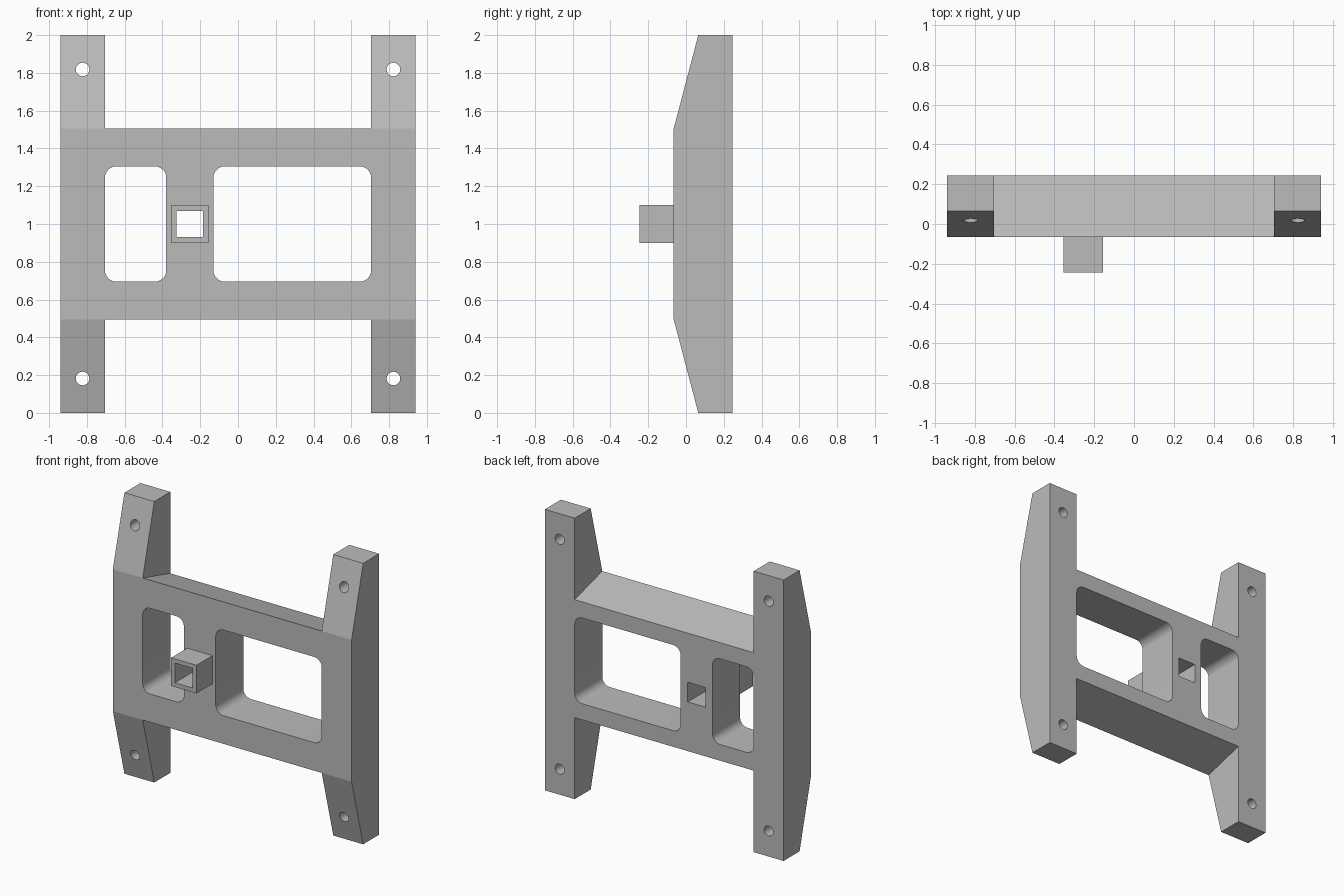
import bpy
import bmesh
import math
from mathutils import Matrix

cube = bpy.data.objects.get("Cube")
if cube:
    bpy.data.objects.remove(cube, do_unlink=True)

# Single plain grey
grey = bpy.data.materials.new("plain_grey")
grey.use_nodes = True
grey.diffuse_color = (0.5, 0.5, 0.5, 1)
grey.node_tree.nodes["Principled BSDF"].inputs["Base Color"].default_value = (0.5, 0.5, 0.5, 1)

FRONT, BACK = -0.065, 0.245
RAIL_IN, RAIL_OUT = 0.705, 0.94
MID = 1.0


def prism(name, outline, offset):
    """Extrude a closed 3D outline along an offset into a solid."""
    bm = bmesh.new()
    face = bm.faces.new([bm.verts.new(p) for p in outline])
    ret = bmesh.ops.extrude_face_region(bm, geom=[face])
    verts = [g for g in ret["geom"] if isinstance(g, bmesh.types.BMVert)]
    bmesh.ops.translate(bm, verts=verts, vec=offset)
    bmesh.ops.recalc_face_normals(bm, faces=bm.faces)
    mesh = bpy.data.meshes.new(name)
    bm.to_mesh(mesh)
    bm.free()
    mesh.materials.append(grey)
    ob = bpy.data.objects.new(name, mesh)
    bpy.context.collection.objects.link(ob)
    return ob


def side_prism(name, profile, x0, x1):
    return prism(name, [(x0, y, z) for y, z in profile], (x1 - x0, 0, 0))


def front_prism(name, outline, y0, y1):
    return prism(name, [(x, y0, z) for x, z in outline], (0, y1 - y0, 0))


def rounded_rect(x0, x1, half, radius, steps=8):
    """Outline with rounded corners, centred on the middle height."""
    corners = [(x1, 1, 1), (x0, -1, 1), (x0, -1, -1), (x1, 1, -1)]
    pts = []
    for i, (x, sx, sz) in enumerate(corners):
        for k in range(steps + 1):
            a = math.pi / 2 * (i + k / steps)
            pts.append((x - sx * radius + radius * math.cos(a),
                        MID + sz * (half - radius) + radius * math.sin(a)))
    return pts


def rect(x, half):
    return [(x - half, MID - half), (x + half, MID - half),
            (x + half, MID + half), (x - half, MID + half)]


def circle(x, z, r, n=32):
    return [(x + r * math.cos(math.tau * i / n), z + r * math.sin(math.tau * i / n))
            for i in range(n)]


def combine(target, other, operation):
    mod = target.modifiers.new("combine", "BOOLEAN")
    mod.object, mod.operation, mod.solver = other, operation, "EXACT"
    bpy.context.view_layer.objects.active = target
    bpy.ops.object.modifier_apply(modifier=mod.name)
    bpy.data.objects.remove(other, do_unlink=True)


# Cross panel with sloped upper and lower edges
frame = side_prism("mounting_frame",
                   [(FRONT, 0.495), (BACK, 0.58), (BACK, 1.42), (FRONT, 1.505)],
                   -0.82, 0.82)

# Side rails with tapered ends
rail = [(FRONT, 0.495), (0.065, 0), (BACK, 0), (BACK, 2), (0.065, 2), (FRONT, 1.505)]
for side in (-1, 1):
    combine(frame, side_prism("side_rail", rail, side * RAIL_IN, side * RAIL_OUT), "UNION")

# Square socket on the front
SOCKET_X = -0.255
combine(frame, front_prism("socket", rect(SOCKET_X, 0.1), -0.245, 0.1), "UNION")

# Windows, socket bore and screw holes
cuts = [rounded_rect(-RAIL_IN, -0.38, 0.305, 0.06),
        rounded_rect(-0.13, RAIL_IN, 0.305, 0.06),
        rect(SOCKET_X, 0.07)]
cuts += [circle(x, z, 0.036) for x in (-0.823, 0.823) for z in (0.182, 1.818)]
for outline in cuts:
    combine(frame, front_prism("cutter", outline, -0.5, 0.5), "DIFFERENCE")

# Smooth bores and corners, sharp edges elsewhere
bpy.ops.object.select_all(action="DESELECT")
frame.select_set(True)
bpy.context.view_layer.objects.active = frame
bpy.ops.object.shade_smooth_by_angle(angle=math.radians(14))
